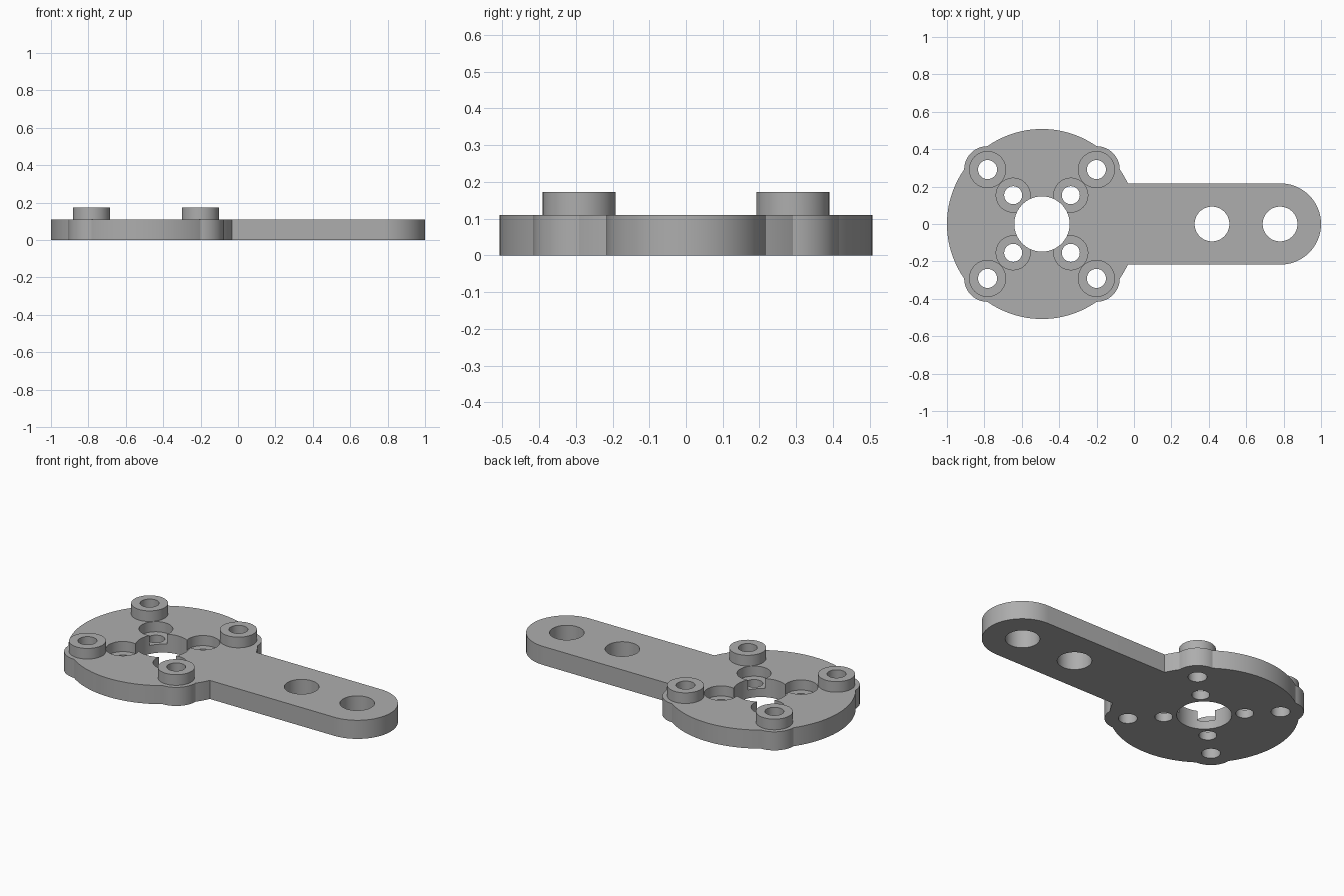
import bpy
import math

cube = bpy.data.objects.get("Cube")
if cube:
    bpy.data.objects.remove(cube, do_unlink=True)

HUB_X, PLATE_H, BOSS_H = -0.492, 0.11, 0.173
BOSS_OFF, INNER_OFF = 0.291, 0.154
ARM_R, ARM_END = 0.217, 0.783

grey = bpy.data.materials.new("Plain grey")
colour = (0.42, 0.42, 0.42, 1)
grey.diffuse_color = colour
grey.use_nodes = True
for node in grey.node_tree.nodes:
    if node.type == 'BSDF_PRINCIPLED':
        node.inputs["Base Color"].default_value = colour


def prism(name, outline, z0, z1):
    """Solid extrusion of a closed outline."""
    n = len(outline)
    verts = [(x, y, z) for z in (z0, z1) for x, y in outline]
    faces = [tuple(reversed(range(n))), tuple(range(n, 2 * n))]
    faces += [(i, (i + 1) % n, n + (i + 1) % n, n + i) for i in range(n)]
    mesh = bpy.data.meshes.new(name)
    mesh.from_pydata(verts, [], faces)
    mesh.materials.append(grey)
    obj = bpy.data.objects.new(name, mesh)
    bpy.context.collection.objects.link(obj)
    return obj


def arc(x, y, r, start, end, n):
    step = (end - start) / n
    return [(x + r * math.cos(start + i * step), y + r * math.sin(start + i * step))
            for i in range(n + 1)]


def cylinder(name, x, y, r, z0, z1, n=64):
    return prism(name, arc(x, y, r, 0, math.tau, n)[:-1], z0, z1)


def combine(target, tool, operation):
    """Apply a boolean and discard the tool."""
    tool.hide_render = True
    mod = target.modifiers.new(tool.name, 'BOOLEAN')
    mod.operation, mod.solver, mod.object = operation, 'EXACT', tool
    bpy.context.view_layer.objects.active = target
    bpy.ops.object.modifier_apply(modifier=mod.name)
    bpy.data.objects.remove(tool, do_unlink=True)


def corners(offset):
    return [(HUB_X + sx * offset, sy * offset) for sx in (-1, 1) for sy in (-1, 1)]


# Round hub with a straight arm ending in a half circle
plate = cylinder("mounting_arm_plate", HUB_X, 0, 0.508, 0, PLATE_H, 128)
arm_outline = arc(ARM_END, 0, ARM_R, -math.pi / 2, math.pi / 2, 48)
arm_outline += [(HUB_X, ARM_R), (HUB_X, -ARM_R)]
combine(plate, prism("arm", arm_outline, 0, PLATE_H), 'UNION')

# Corner lobes and the raised bosses on them
for x, y in corners(BOSS_OFF):
    combine(plate, cylinder("lobe", x, y, 0.125, 0, PLATE_H), 'UNION')
    combine(plate, cylinder("boss", x, y, 0.099, 0.05, BOSS_H), 'UNION')

# Through holes: hub bore, arm holes, boss holes, inner screw holes
holes = [(HUB_X, 0, 0.148), (0.417, 0, 0.093), (0.781, 0, 0.093)]
holes += [(x, y, 0.051) for x, y in corners(BOSS_OFF)]
holes += [(x, y, 0.048) for x, y in corners(INNER_OFF)]
for x, y, r in holes:
    combine(plate, cylinder("hole", x, y, r, -0.1, 0.3), 'DIFFERENCE')

# Counterbores around the inner screw holes
for x, y in corners(INNER_OFF):
    combine(plate, cylinder("counterbore", x, y, 0.091, 0.05, 0.3), 'DIFFERENCE')

bpy.ops.object.select_all(action='DESELECT')
plate.select_set(True)
bpy.context.view_layer.objects.active = plate
bpy.ops.object.shade_smooth_by_angle(angle=math.radians(25))
